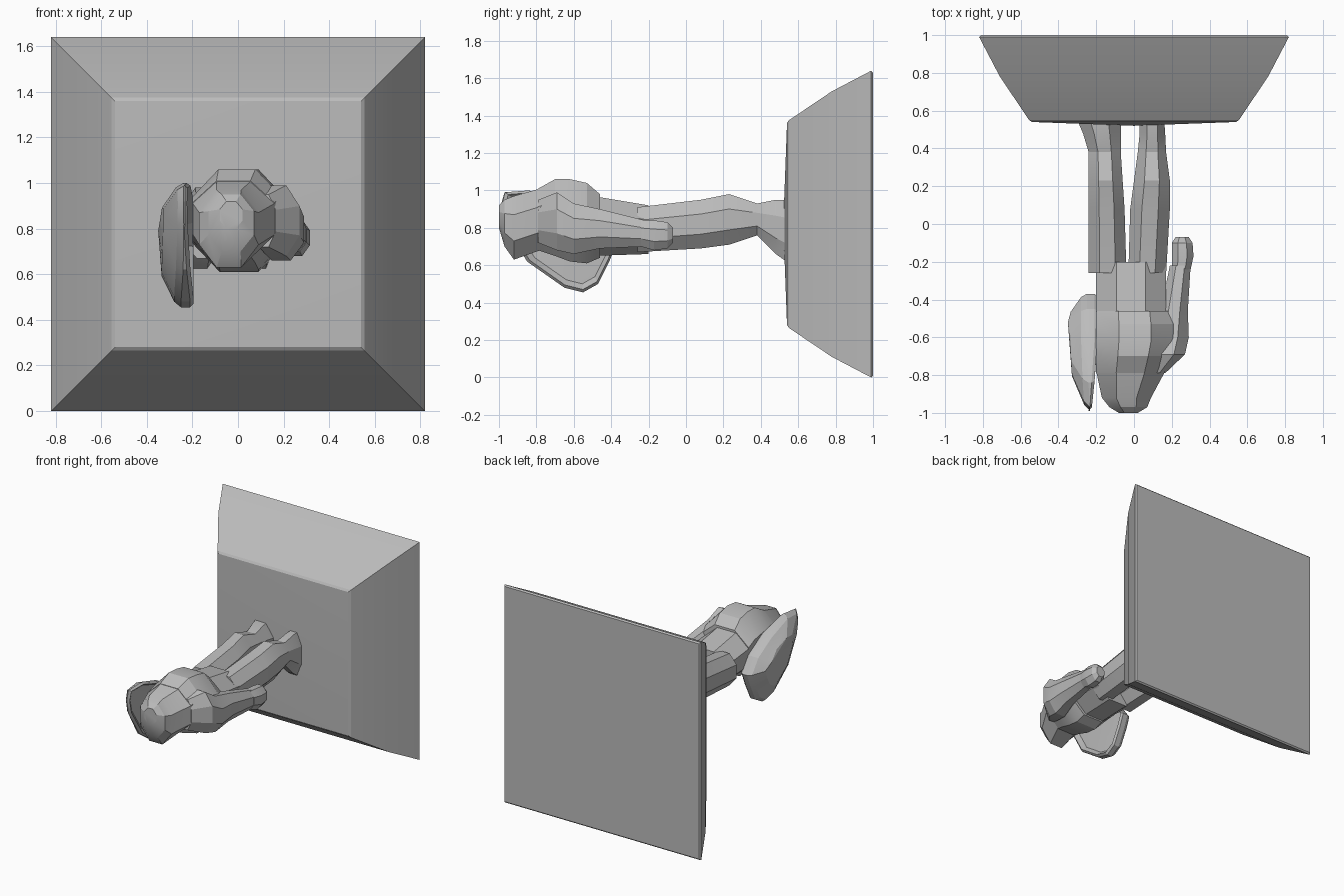
import bpy, bmesh, math
from mathutils import Vector

cube = bpy.data.objects.get("Cube")
if cube:
    bpy.data.objects.remove(cube, do_unlink=True)

stone = bpy.data.materials.new("grey stone")
stone.use_nodes = True
GREY = (0.5, 0.5, 0.5, 1.0)
stone.diffuse_color = GREY
stone.node_tree.nodes["Principled BSDF"].inputs["Base Color"].default_value = GREY


def finish(name, bm, angle=20):
    """Turn a bmesh into a shaded object with the stone material."""
    bmesh.ops.recalc_face_normals(bm, faces=bm.faces[:])
    mesh = bpy.data.meshes.new(name)
    bm.to_mesh(mesh)
    bm.free()
    mesh.materials.append(stone)
    obj = bpy.data.objects.new(name, mesh)
    bpy.context.collection.objects.link(obj)
    bpy.ops.object.select_all(action="DESELECT")
    obj.select_set(True)
    bpy.context.view_layer.objects.active = obj
    bpy.ops.object.shade_smooth_by_angle(angle=math.radians(angle))
    return obj


def skin(bm, rings):
    """Bridge consecutive vertex rings with quads."""
    for a, b in zip(rings, rings[1:]):
        n = len(a)
        for i in range(n):
            j = (i + 1) % n
            bm.faces.new((a[i], a[j], b[j], b[i]))


def cap(bm, ring, point):
    """Close a ring with a fan to one point."""
    tip = bm.verts.new(point)
    for i, v in enumerate(ring):
        bm.faces.new((v, ring[(i + 1) % len(ring)], tip))


def loft(name, sections, sides=8, squareness=0.75):
    """Loft rounded boxes along y; a section is (y, x0, x1, z0, z1)."""
    bm = bmesh.new()
    rings = []
    for y, x0, x1, z0, z1 in sections:
        ring = []
        for i in range(sides):
            t = math.tau * (i + 0.5) / sides
            c, s = math.cos(t), math.sin(t)
            reach = max(abs(c), abs(s)) ** squareness
            peak = math.cos(math.pi / sides) ** (1 - squareness)
            u, w = c / reach / peak, s / reach / peak
            ring.append(bm.verts.new(((x0 + x1 + u * (x1 - x0)) / 2, y,
                                      (z0 + z1 + w * (z1 - z0)) / 2)))
        rings.append(ring)
    skin(bm, rings)
    bm.faces.new(rings[0])
    bm.faces.new(rings[-1])
    return finish(name, bm)


# Square pedestal with flared sides and a slightly domed top
bm = bmesh.new()
MID = 0.82
rings = []
for y, half in ((0.54, 0.54), (0.55, 0.555), (0.78, 0.71), (0.99, 0.82), (1.0, 0.81)):
    rings.append([bm.verts.new((sx * half, y, MID + sz * half))
                  for sx, sz in ((-1, -1), (1, -1), (1, 1), (-1, 1))])
skin(bm, rings)
cap(bm, rings[0], (0, 0.52, MID))
bm.faces.new(rings[-1])
finish("pedestal", bm, 15)

# Hooded head
loft("head", [(-1.0, -0.08, 0.02, 0.80, 0.92),
              (-0.97, -0.13, 0.07, 0.70, 0.95),
              (-0.92, -0.17, 0.09, 0.63, 0.97),
              (-0.78, -0.2, 0.165, 0.68, 1.01)], squareness=0.5)

# Body
loft("torso", [(-0.79, -0.2, 0.16, 0.68, 1.01),
               (-0.70, -0.2, 0.19, 0.65, 1.06),
               (-0.62, -0.2, 0.21, 0.62, 1.06),
               (-0.53, -0.2, 0.21, 0.61, 1.04),
               (-0.46, -0.2, 0.2, 0.64, 0.98)])
loft("tunic", [(-0.50, -0.2, 0.17, 0.65, 0.97),
               (-0.20, -0.2, 0.17, 0.66, 0.92)], squareness=0.9)

# Free arm and hand
loft("free_arm", [(-0.79, 0.06, 0.165, 0.72, 0.95),
                  (-0.69, 0.07, 0.27, 0.68, 0.99),
                  (-0.60, 0.09, 0.29, 0.66, 0.93),
                  (-0.46, 0.14, 0.285, 0.69, 0.90),
                  (-0.22, 0.19, 0.30, 0.70, 0.84)])
loft("free_hand", [(-0.24, 0.20, 0.30, 0.70, 0.84),
                   (-0.17, 0.20, 0.315, 0.68, 0.84),
                   (-0.10, 0.20, 0.31, 0.69, 0.83),
                   (-0.07, 0.22, 0.29, 0.72, 0.80)])

# Legs with boots planted on the pedestal
for side, spans in (("right", ((-0.24, -0.04), (-0.24, -0.05), (-0.24, -0.06),
                               (-0.24, -0.07), (-0.27, -0.07), (-0.30, -0.07))),
                    ("left", ((-0.03, 0.17), (-0.02, 0.19), (0.0, 0.19),
                              (0.02, 0.17), (0.03, 0.165), (0.03, 0.16)))):
    heights = ((-0.26, 0.67, 0.91), (0.08, 0.69, 0.95), (0.23, 0.71, 0.98),
               (0.38, 0.76, 0.93), (0.48, 0.66, 0.95), (0.55, 0.61, 0.95))
    loft(side + "_leg", [(y, *span, z0, z1)
                         for (y, z0, z1), span in zip(heights, spans)])

# Long teardrop shield: recessed inside, thick rim, domed outside
OUTLINE = [(-0.97, 0.99), (-0.84, 1.0), (-0.62, 0.93), (-0.45, 0.83),
           (-0.37, 0.72), (-0.41, 0.62), (-0.47, 0.50), (-0.55, 0.455),
           (-0.65, 0.48), (-0.85, 0.62), (-0.97, 0.82), (-0.99, 0.92)]
CENTRE = Vector((-0.58, 0.76))
bm = bmesh.new()
rings = []
for scale, depth in ((0.85, -0.225), (0.95, -0.195), (1.0, -0.21),
                     (1.0, -0.25), (0.92, -0.28), (0.55, -0.335)):
    ring = []
    for p in OUTLINE:
        q = CENTRE + (Vector(p) - CENTRE) * scale
        lean = 0.03 * max(0, (-0.7 - q.x) / 0.29)
        thin = 1 if depth > -0.24 else -0.6
        ring.append(bm.verts.new((depth - lean * thin, q.x, q.y)))
    rings.append(ring)
skin(bm, rings)
cap(bm, rings[0], (-0.225, *CENTRE))
cap(bm, rings[-1], (-0.35, -0.52, 0.79))
finish("shield", bm)
